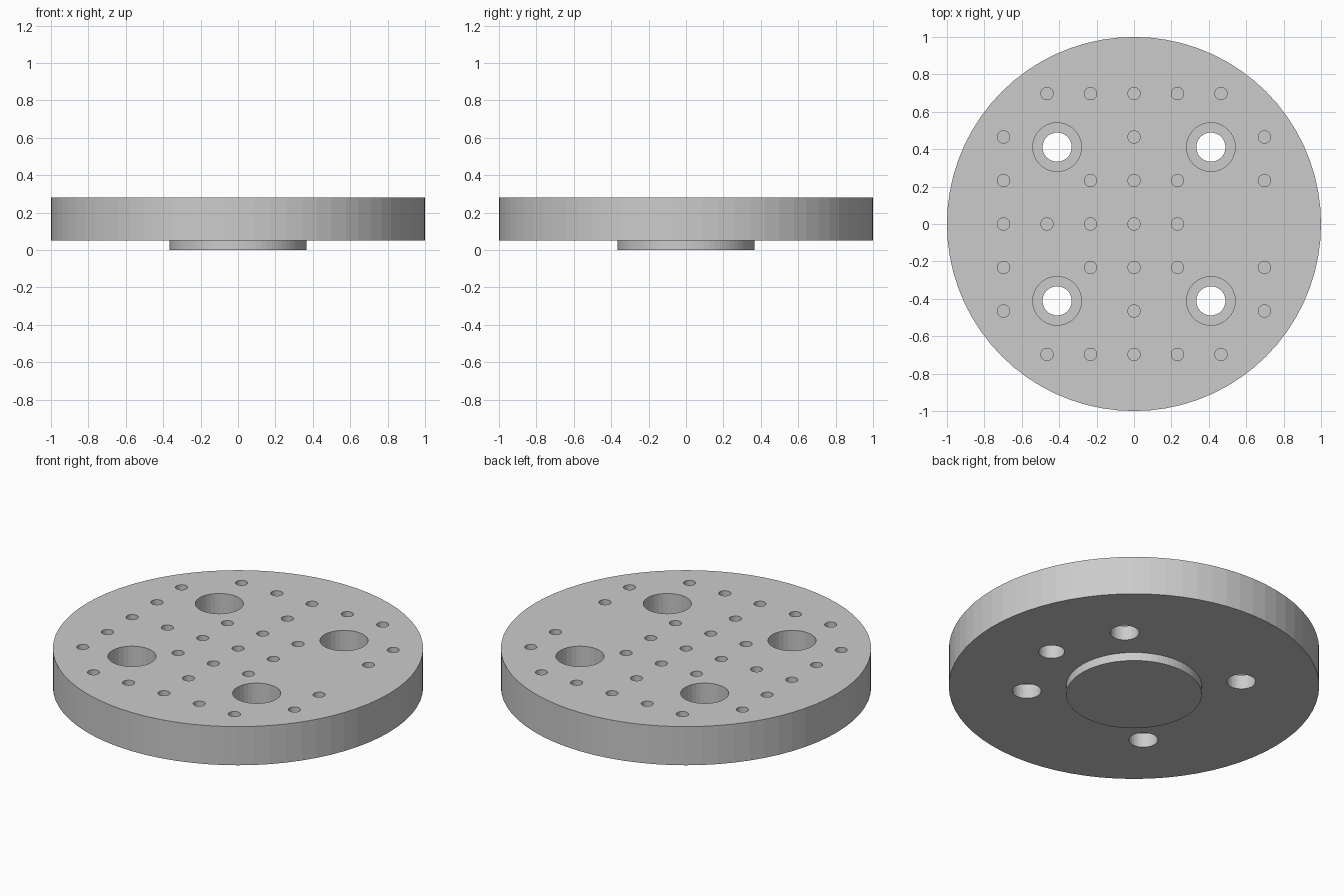
import bpy, bmesh
from math import cos, sin, pi

if "Cube" in bpy.data.objects:
    bpy.data.objects.remove(bpy.data.objects["Cube"])

TOP, BASE = 0.28, 0.05      # faces of the main disc
PITCH = 0.2325              # spacing of the small hole grid


def add_turned(bm, profile, centre=(0, 0), sides=32):
    """Add a closed solid of revolution from (radius, z) points, bottom to top."""
    rings = []
    for r, z in profile:
        rings.append([bm.verts.new((centre[0] + r * cos(2 * pi * i / sides),
                                    centre[1] + r * sin(2 * pi * i / sides), z))
                      for i in range(sides)])
    bm.faces.new(rings[0][::-1])
    bm.faces.new(rings[-1])
    for a, b in zip(rings, rings[1:]):
        for i in range(sides):
            j = (i + 1) % sides
            bm.faces.new((a[i], a[j], b[j], b[i]))


def finish(bm, name):
    bmesh.ops.recalc_face_normals(bm, faces=bm.faces)
    mesh = bpy.data.meshes.new(name)
    bm.to_mesh(mesh)
    bm.free()
    obj = bpy.data.objects.new(name, mesh)
    bpy.context.collection.objects.link(obj)
    return obj


# Disc with locating boss underneath
bm = bmesh.new()
add_turned(bm, [(0.366, 0), (0.366, BASE), (1, BASE), (1, TOP)], sides=72)
plate = finish(bm, "mounting_plate")

# All holes as one cutter
bm = bmesh.new()

# Four counterbored through bolt holes
for sx in (-1, 1):
    for sy in (-1, 1):
        add_turned(bm, [(0.078, 0.02), (0.078, 0.135), (0.13, 0.135), (0.13, 0.32)],
                   (sx * 0.411, sy * 0.411))

# Blind dowel hole from below
add_turned(bm, [(0.07, 0.02), (0.07, 0.19)], (0.581, 0))

# Grid of small blind holes from above: columns used in each row
rows = {0: (-3, -2, -1, 0, 1), 1: (-3, -1, 0, 1, 3), 2: (-3, 0, 3), 3: (-2, -1, 0, 1, 2)}
for row, columns in rows.items():
    for y in {row, -row}:
        for x in columns:
            add_turned(bm, [(0.033, 0.10), (0.033, 0.32)], (x * PITCH, y * PITCH), 24)

cutter = finish(bm, "hole_cutter")
cutter.hide_render = True

# Cut the holes, then drop the cutter
mod = plate.modifiers.new("holes", 'BOOLEAN')
mod.operation = 'DIFFERENCE'
mod.solver = 'EXACT'
mod.object = cutter
bpy.context.view_layer.objects.active = plate
plate.select_set(True)
bpy.ops.object.modifier_apply(modifier=mod.name)
bpy.data.objects.remove(cutter, do_unlink=True)
